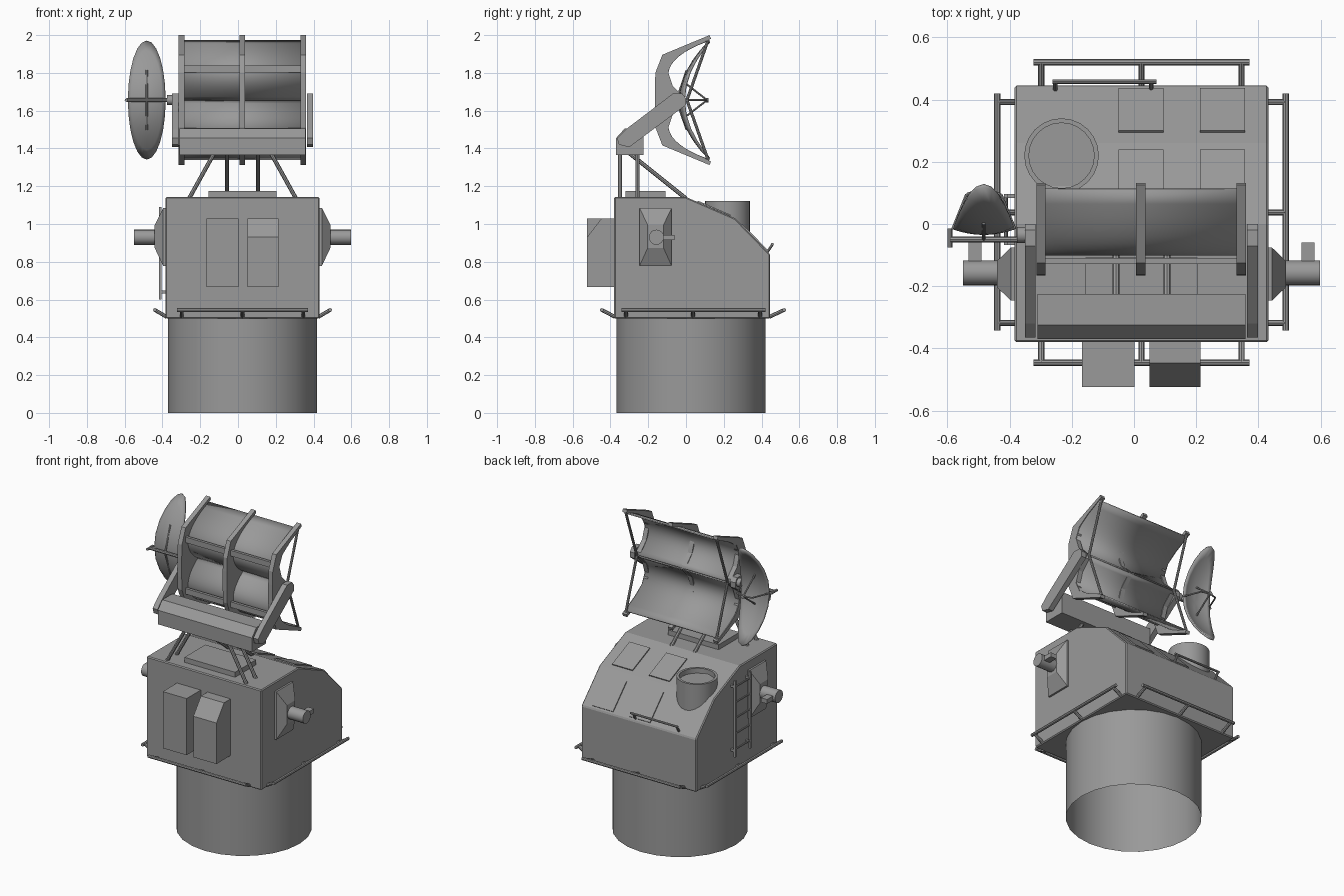
import bpy, bmesh, math
from mathutils import Vector

cube = bpy.data.objects.get("Cube")
if cube:
    bpy.data.objects.remove(cube, do_unlink=True)

grey = bpy.data.materials.new("naval_grey")
grey.use_nodes = True
COLOUR = (0.32, 0.32, 0.32, 1)
grey.diffuse_color = COLOUR
grey.node_tree.nodes["Principled BSDF"].inputs["Base Color"].default_value = COLOUR

CX = 0.024   # symmetry plane of the housing
MZ = 1.656   # symmetry height of the antennas


def finish(name, bm, smooth=False, fix=True):
    if fix:
        bmesh.ops.recalc_face_normals(bm, faces=bm.faces)
    mesh = bpy.data.meshes.new(name)
    bm.to_mesh(mesh)
    bm.free()
    mesh.materials.append(grey)
    ob = bpy.data.objects.new(name, mesh)
    bpy.context.collection.objects.link(ob)
    if smooth:
        bpy.ops.object.select_all(action='DESELECT')
        ob.select_set(True)
        bpy.context.view_layer.objects.active = ob
        bpy.ops.object.shade_smooth_by_angle(angle=math.radians(35))
    return ob


def prism(name, profile, x0, x1):
    """Extrude a (y, z) outline along x."""
    bm = bmesh.new()
    face = bm.faces.new([bm.verts.new((x0, y, z)) for y, z in profile])
    ext = bmesh.ops.extrude_face_region(bm, geom=[face])
    verts = [v for v in ext["geom"] if isinstance(v, bmesh.types.BMVert)]
    bmesh.ops.translate(bm, verts=verts, vec=(x1 - x0, 0, 0))
    return finish(name, bm)


def box(name, x0, x1, y0, y1, z0, z1):
    return prism(name, [(y0, z0), (y1, z0), (y1, z1), (y0, z1)], x0, x1)


def tube(name, a, b, r, sides=8, caps=True):
    a, b = Vector(a), Vector(b)
    bm = bmesh.new()
    bmesh.ops.create_cone(bm, cap_ends=caps, segments=sides, radius1=r, radius2=r, depth=(b - a).length)
    ob = finish(name, bm, True)
    ob.rotation_mode = 'QUATERNION'
    ob.rotation_quaternion = (b - a).to_track_quat('Z', 'Y')
    ob.location = (a + b) / 2
    return ob


# Pedestal and housing
tube("pedestal", (CX, 0.026, 0), (CX, 0.026, 0.5), 0.395, 24, caps=False)
housing = prism("housing", [(-0.38, 0.5), (0.445, 0.5), (0.445, 0.84), (0.26, 1.03),
                            (0, 1.143), (-0.38, 1.143)], -0.384, 0.432)
bevel = housing.modifiers.new("soft_edges", 'BEVEL')
bevel.width = 0.006
bevel.segments = 1

# Front lockers, one with a sloping top
box("front_locker_plain", -0.167, 0.002, -0.524, -0.37, 0.667, 1.03)
prism("front_locker_sloped", [(-0.524, 0.667), (-0.37, 0.667), (-0.37, 1.03), (-0.447, 1.03),
                              (-0.524, 0.93)], 0.05, 0.214)


# Hatches lying on the two rear slopes
def hatch(name, x0, p, q):
    d = Vector((q[0] - p[0], q[1] - p[1])).normalized()
    n = Vector((-d.y, d.x)) * 0.007
    prism(name, [p, q, (q[0] + n.x, q[1] + n.y), (p[0] + n.x, p[1] + n.y)], x0, x0 + 0.145)


for i, x in enumerate((-0.05, 0.212)):
    hatch(f"upper_hatch_{i}", x, (0.06, 1.117), (0.237, 1.041))
    hatch(f"lower_hatch_{i}", x, (0.295, 0.994), (0.433, 0.852))

# Round vent with a recessed top
bm = bmesh.new()
rings = []
for r, z in ((0.12, 0.88), (0.12, 1.122), (0.105, 1.122), (0.105, 1.09)):
    rings.append(bmesh.ops.create_circle(bm, segments=24, radius=r)["verts"])
    bmesh.ops.translate(bm, verts=rings[-1], vec=(-0.233, 0.22, z))
for low, high in zip(rings, rings[1:]):
    for i in range(24):
        j = (i + 1) % 24
        bm.faces.new((low[i], low[j], high[j], high[i]))
bm.faces.new(rings[0][::-1])
bm.faces.new(rings[-1])
finish("round_vent", bm, True)

# Side ducts on tapered mounts
for side, s in (("left", 1), ("right", -1)):
    bm = bmesh.new()
    loops = []
    for x, hy, z0, z1 in ((0.40, 0.085, 0.778, 1.085), (0.42, 0.085, 0.778, 1.085),
                          (0.465, 0.042, 0.873, 0.995)):
        loops.append([bm.verts.new((CX + s * x, -0.161 + dy, z)) for dy, z in
                      ((-hy, z0), (hy, z0), (hy, z1), (-hy, z1))])
    for a, b in zip(loops, loops[1:]):
        for i in range(4):
            j = (i + 1) % 4
            bm.faces.new((a[i], a[j], b[j], b[i]))
    bm.faces.new(loops[0])
    bm.faces.new(loops[-1])
    finish(f"{side}_duct_mount", bm)
    tube(f"{side}_duct", (CX + s * 0.45, -0.157, 0.93), (CX + s * 0.574, -0.157, 0.93), 0.04, 16)
    x = CX + s * 0.536
    box(f"{side}_duct_stub", x - 0.021, x + 0.021, -0.14, -0.06, 0.915, 0.943)

# Guard rails around the foot of the housing
for name, y, wall in (("front", -0.446, -0.375), ("back", 0.52, 0.44)):
    tube(f"{name}_rail", (-0.323, y, 0.545), (0.371, y, 0.545), 0.01)
    for i in (-1, 0, 1):
        x = CX + i * 0.322
        tube(f"{name}_rail_post", (x, wall, 0.508), (x, y, 0.545), 0.01)
for name, x, wall in (("left", 0.488, 0.425), ("right", -0.44, -0.378)):
    tube(f"{name}_rail", (x, -0.342, 0.545), (x, 0.42, 0.545), 0.01)
    for i in (-1, 0, 1):
        y = 0.037 + i * 0.355
        tube(f"{name}_rail_post", (wall, y, 0.508), (x, y, 0.545), 0.01)

# Grab bar on the rear slope
tube("grab_bar", (-0.262, 0.458, 0.893), (0.073, 0.458, 0.893), 0.007)
for x in (-0.253, 0.055):
    tube("grab_bar_post", (x, 0.43, 0.85), (x, 0.458, 0.893), 0.007)

# Ladder on the right wall
for y in (-0.06, 0.09):
    box("ladder_rail", -0.418, -0.406, y - 0.007, y + 0.007, 0.6, 1.09)
    for z in (0.64, 1.05):
        box("ladder_bracket", -0.41, -0.38, y - 0.007, y + 0.007, z - 0.007, z + 0.007)
for i in range(5):
    tube("ladder_rung", (-0.412, -0.06, 0.65 + i * 0.1), (-0.412, 0.09, 0.65 + i * 0.1), 0.006)

# Roof plinth, support legs and equipment beam
box("roof_plinth", -0.156, 0.204, -0.32, -0.108, 1.135, 1.175)
for s in (-1, 1):
    for y in (-0.35, -0.256):
        tube("splayed_leg", (CX + s * 0.283, y, 1.135), (CX + s * 0.15, y, 1.375), 0.011)
    tube("rear_stay", (CX + s * 0.082, 0.0, 1.135), (CX + s * 0.082, -0.3, 1.375), 0.011)
prism("equipment_beam", [(-0.37, 1.365), (-0.225, 1.365), (-0.225, 1.505), (-0.325, 1.505),
                         (-0.37, 1.455)], -0.31, 0.358)
arm = [(-0.365, 1.455), (-0.32, 1.5), (-0.07, 1.69), (-0.02, 1.69), (0.0, 1.665),
       (0.0, 1.63), (-0.30, 1.407), (-0.355, 1.42)]
prism("left_arm", arm, 0.364, 0.398)
prism("right_arm", arm, -0.35, -0.316)

# Main reflector: two curved lobes meeting in a ridge, held by three ribs
outer = [(0.125, 0.344), (-0.125, 0.24), (-0.162, 0.145), (-0.165, 0.06)]
inner = [(0.005, 0.0), (-0.07, 0.075), (-0.095, 0.15), (-0.065, 0.215), (0.01, 0.265), (0.132, 0.325)]
rib = ([(y, MZ + h) for y, h in outer] + [(y, MZ - h) for y, h in outer[::-1]]
       + [(y, MZ - h) for y, h in inner[:0:-1]] + [(y, MZ + h) for y, h in inner])
for name, x in (("right", -0.299), ("middle", 0.022), ("left", 0.345)):
    prism(f"{name}_rib", rib, x - 0.015, x + 0.015)

lobe = [Vector(p) for p in ((-0.002, 0.0), (-0.14, 0.09), (-0.16, 0.22), (0.112, 0.318))]
for name, s in (("upper", 1), ("lower", -1)):
    bm = bmesh.new()
    last = None
    for i in range(17):
        t = i / 16
        p = (lobe[0] * (1 - t) ** 3 + lobe[1] * 3 * t * (1 - t) ** 2
             + lobe[2] * 3 * t * t * (1 - t) + lobe[3] * t ** 3)
        row = [bm.verts.new((x, p.x, MZ + s * p.y)) for x in (-0.31, 0.356)]
        if last:
            bm.faces.new((last[0], last[1], row[1], row[0]))
        last = row
    panel = finish(f"{name}_reflector", bm, True)
    panel.modifiers.new("thickness", 'SOLIDIFY').thickness = 0.008
    z = MZ + s * 0.165
    box(f"{name}_back_strip", -0.31, 0.356, -0.128, -0.11, z - 0.018, z + 0.018)
    for x in (-0.299, 0.345):
        tube(f"{name}_brace", (x, 0.118, MZ + s * 0.32), (x, 0.005, MZ), 0.008)

# Side dish: tall shallow bowl with feed rods
DX, RX, RZ = -0.483, 0.1, 0.315


def bowl(u, v):
    return Vector((DX + RX * u, -0.035 + 0.018 * u * u + 0.155 * v * v, MZ + RZ * v))


bm = bmesh.new()
N = 24
centre = bm.verts.new(bowl(0, 0))
last = None
for k in range(1, 7):
    ring = [bm.verts.new(bowl(k / 6 * math.cos(i * math.tau / N), k / 6 * math.sin(i * math.tau / N)))
            for i in range(N)]
    for i in range(N):
        j = (i + 1) % N
        bm.faces.new((last[i], last[j], ring[j], ring[i]) if last else (centre, ring[i], ring[j]))
    last = ring
dish = finish("side_dish", bm, True)
dish.modifiers.new("thickness", 'SOLIDIFY').thickness = 0.012

feed = Vector((DX, 0.112, MZ))
tube("dish_feed", feed - Vector((0, 0.012, 0)), feed + Vector((0, 0.008, 0)), 0.012)
for v in (-0.32, 0.32):
    tube("feed_rod", bowl(0, v), feed, 0.005)
for u in (-1, 1):
    elbow = Vector((DX + u * 0.055, 0.095, MZ))
    tube("feed_rod_outer", bowl(u, 0), elbow, 0.005)
    tube("feed_rod_inner", elbow, feed, 0.005)
tube("dish_shaft", (-0.59, -0.05, MZ), (-0.33, -0.05, MZ), 0.01)
tube("dish_hub", (-0.376, -0.035, MZ), (-0.34, -0.035, MZ), 0.026, 12)
tube("shaft_end", (-0.592, -0.075, MZ), (-0.592, -0.015, MZ), 0.008)
for v in (-0.5, 0.5):
    tube("dish_back_stay", (DX, -0.05, MZ), bowl(0, v), 0.006)
